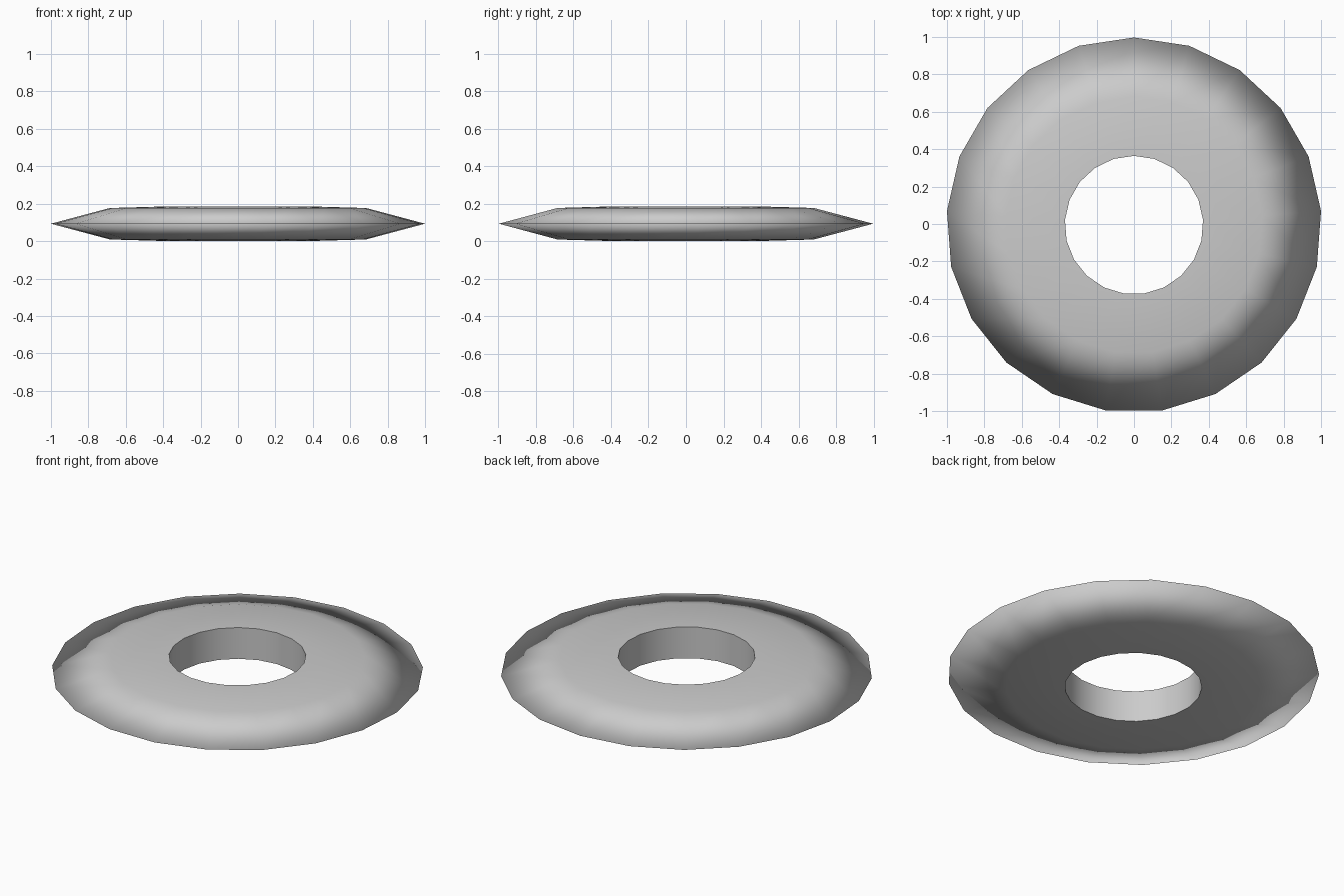
import bpy, bmesh, math

if "Cube" in bpy.data.objects:
    bpy.data.objects.remove(bpy.data.objects["Cube"])

SIDES = 21
# Ring cross-section (radius, z): bevelled disc with a straight hole
PROFILE = [(0.37, 0.0), (0.687, 0.009), (1.0028, 0.093), (0.687, 0.177), (0.37, 0.186)]
Y_SHIFT = -0.0056  # odd side count: recentre bounds on y

bm = bmesh.new()
rings = []
for r, z in PROFILE:
    ring = []
    for i in range(SIDES):
        a = math.pi / 2 + math.tau * i / SIDES
        ring.append(bm.verts.new((r * math.cos(a), r * math.sin(a) + Y_SHIFT, z)))
    rings.append(ring)

# Skin the closed profile around the axis
for k in range(len(rings)):
    lower, upper = rings[k], rings[(k + 1) % len(rings)]
    for i in range(SIDES):
        j = (i + 1) % SIDES
        bm.faces.new((lower[i], lower[j], upper[j], upper[i])).smooth = True
bmesh.ops.recalc_face_normals(bm, faces=bm.faces)

# Crisp rims around the hole, smooth everywhere else
for ring in (rings[0], rings[-1]):
    for i in range(SIDES):
        bm.edges.get((ring[i], ring[(i + 1) % SIDES])).smooth = False

mesh = bpy.data.meshes.new("ring_disc")
bm.to_mesh(mesh)
bm.free()
bpy.context.collection.objects.link(bpy.data.objects.new("ring_disc", mesh))
